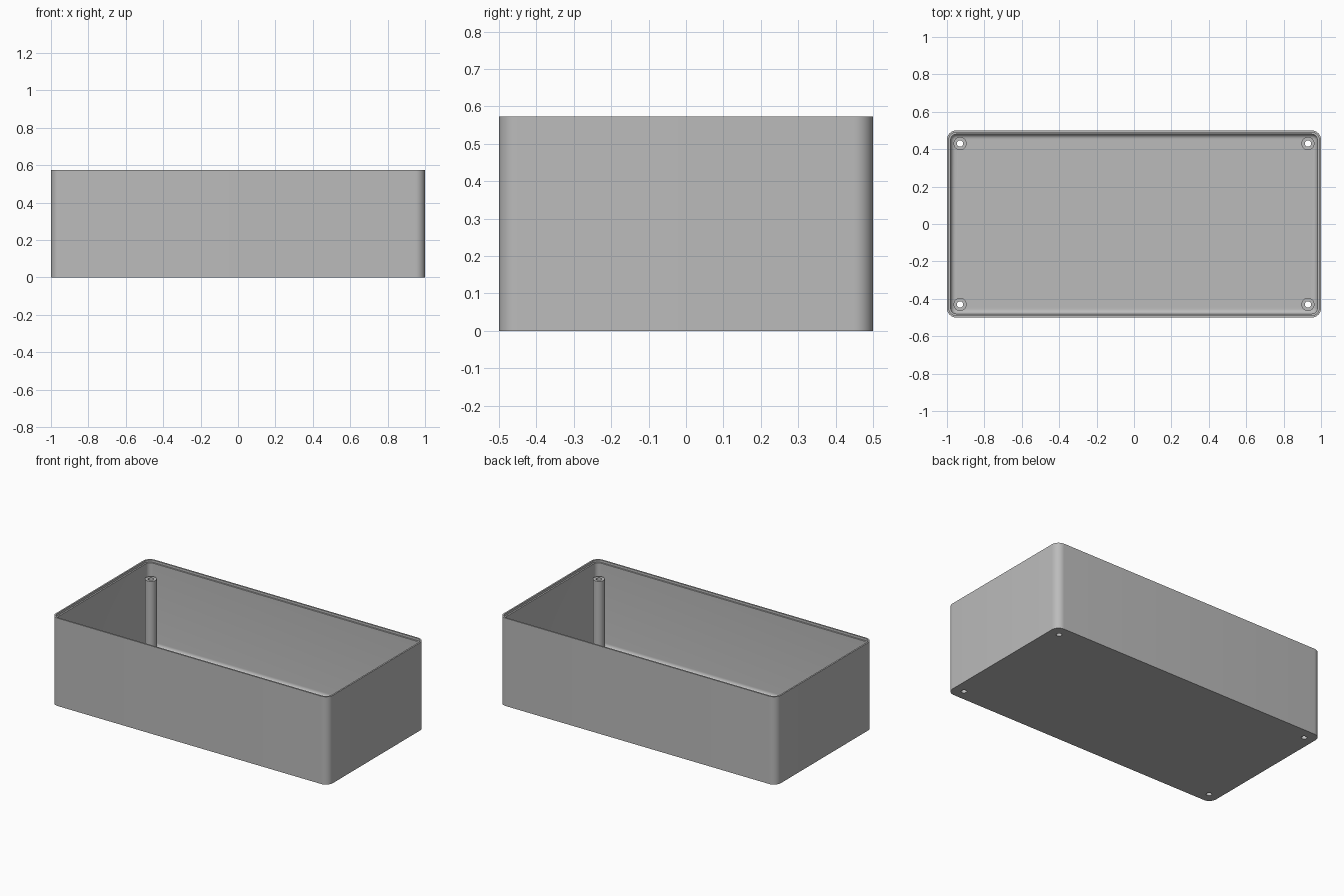
import bpy, bmesh, math

cube = bpy.data.objects.get("Cube")
if cube:
    bpy.data.objects.remove(cube, do_unlink=True)

grey = bpy.data.materials.new("plain grey")
grey.use_nodes = True
grey.diffuse_color = (0.5, 0.5, 0.5, 1)
grey.node_tree.nodes["Principled BSDF"].inputs["Base Color"].default_value = (0.5, 0.5, 0.5, 1)

HEIGHT, FLOOR, RADIUS, WALL, LIP = 0.573, 0.02, 0.05, 0.02, 0.01
POST_TOP, POST_R, HOLE_R = 0.48, 0.035, 0.017
SEGMENTS = 10


def finish(name, bm):
    bmesh.ops.recalc_face_normals(bm, faces=bm.faces)
    mesh = bpy.data.meshes.new(name)
    bm.to_mesh(mesh)
    bm.free()
    mesh.materials.append(grey)
    obj = bpy.data.objects.new(name, mesh)
    bpy.context.collection.objects.link(obj)
    return obj


def rounded_ring(bm, inset, z):
    """Loop of vertices round a rounded rectangle, inset from the outer wall."""
    r = max(RADIUS - inset, 0.004)
    cx, cy = 1 - inset - r, 0.5 - inset - r
    ring = []
    for quarter, (sx, sy) in enumerate([(1, 1), (-1, 1), (-1, -1), (1, -1)]):
        for i in range(SEGMENTS + 1):
            a = (quarter + i / SEGMENTS) * math.pi / 2
            ring.append(bm.verts.new((sx * cx + r * math.cos(a), sy * cy + r * math.sin(a), z)))
    return ring


def bridge(bm, a, b):
    for i in range(len(a)):
        j = (i + 1) % len(a)
        bm.faces.new((a[i], a[j], b[j], b[i]))


# Open box: outer wall, stepped rim, inner wall and rounded floor edge
bm = bmesh.new()
profile = [(0, 0), (0, HEIGHT), (LIP, HEIGHT), (LIP, HEIGHT - 0.015), (WALL, HEIGHT - 0.015)]
fillet = 0.025
for i in range(7):
    a = i / 6 * math.pi / 2
    profile.append((WALL + fillet * (1 - math.cos(a)), FLOOR + fillet * (1 - math.sin(a))))
rings = [rounded_ring(bm, inset, z) for inset, z in profile]
for a, b in zip(rings, rings[1:]):
    bridge(bm, a, b)
bm.faces.new(rings[0])
bm.faces.new(rings[-1])
box = finish("open_box", bm)

# Cutter for the four screw holes through the floor
corners = [(sx * 0.93, sy * 0.43) for sx in (-1, 1) for sy in (-1, 1)]
bm = bmesh.new()
for x, y in corners:
    made = bmesh.ops.create_cone(bm, cap_ends=True, segments=32, radius1=HOLE_R, radius2=HOLE_R, depth=0.4)
    bmesh.ops.translate(bm, verts=made["verts"], vec=(x, y, 0))
cutter = finish("hole_cutter", bm)
cutter.hide_render = True
cut = box.modifiers.new("screw holes", 'BOOLEAN')
cut.object = cutter
cut.solver = 'EXACT'
bpy.context.view_layer.objects.active = box
box.select_set(True)
bpy.ops.object.modifier_apply(modifier=cut.name)
bpy.data.objects.remove(cutter, do_unlink=True)

# Hollow screw posts in the corners
parts = [box]
for n, (x, y) in enumerate(corners):
    bm = bmesh.new()
    loops = []
    for r, z in [(POST_R, FLOOR), (POST_R, POST_TOP), (HOLE_R, POST_TOP), (HOLE_R, FLOOR)]:
        loops.append([bm.verts.new((x + r * math.cos(k * math.tau / 32), y + r * math.sin(k * math.tau / 32), z))
                      for k in range(32)])
    for i in range(4):
        bridge(bm, loops[i], loops[(i + 1) % 4])
    parts.append(finish("screw_post_%d" % (n + 1), bm))

# Smooth shading on the rounded surfaces only
for obj in parts:
    obj.select_set(True)
bpy.ops.object.shade_smooth_by_angle(angle=math.radians(35))
